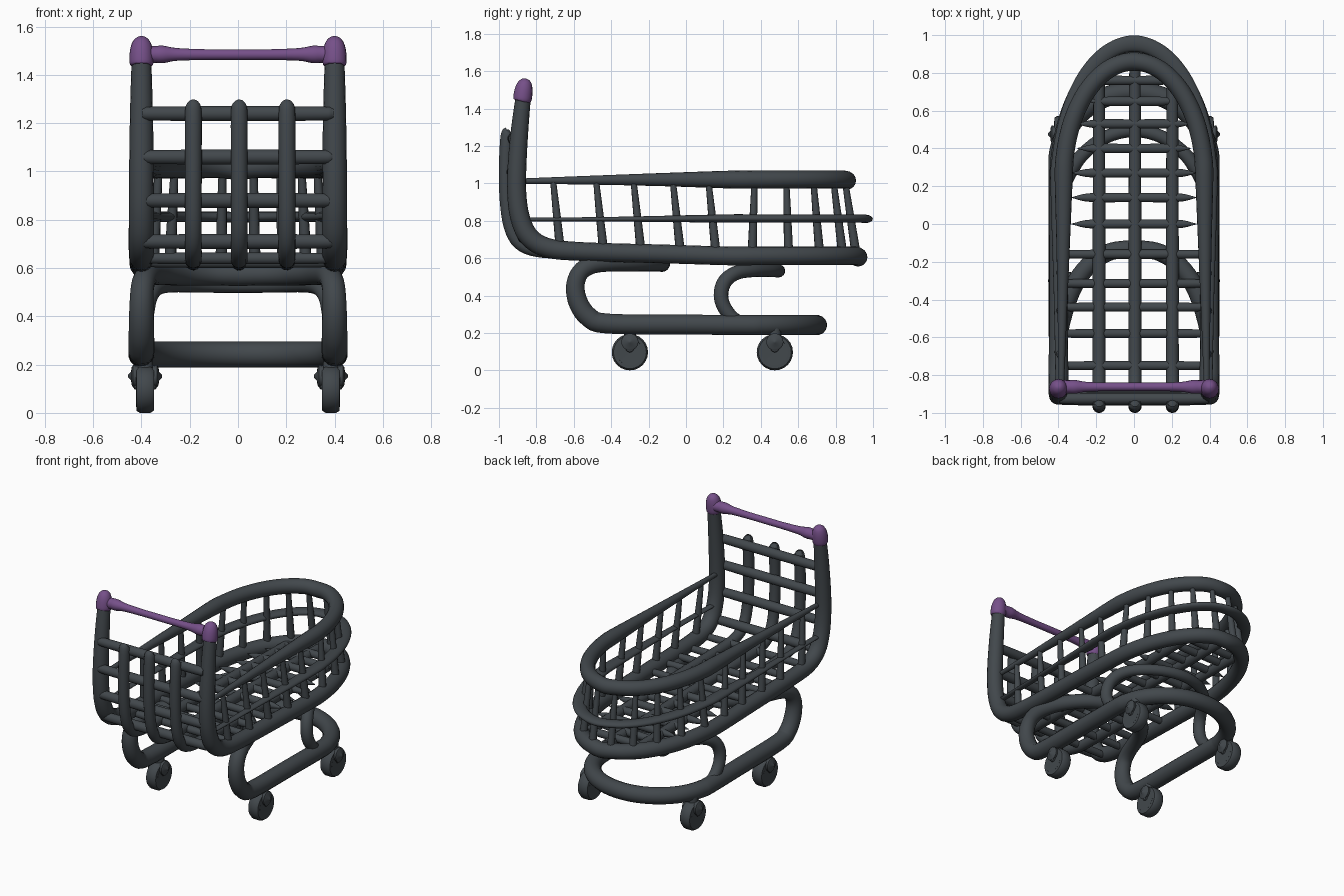
import bpy, bmesh, math
from mathutils import Vector

if "Cube" in bpy.data.objects:
    bpy.data.objects.remove(bpy.data.objects["Cube"])


def material(name, col):
    m = bpy.data.materials.new(name)
    m.diffuse_color = (*col, 1)
    m.use_nodes = True
    m.node_tree.nodes["Principled BSDF"].inputs["Base Color"].default_value = m.diffuse_color
    return m


GREY = material("dark grey", (0.054, 0.064, 0.072))
PURPLE = material("purple", (0.18, 0.08, 0.25))


def spline(pts, n):
    """Catmull-Rom through (x, y, z, radius) points."""
    P = [Vector(p) for p in pts]
    P = [P[0] * 2 - P[1]] + P + [P[-1] * 2 - P[-2]]
    out = []
    for i in range(1, len(P) - 2):
        a, b, c, d = P[i - 1:i + 3]
        for k in range(n):
            t = k / n
            out.append(0.5 * (2 * b + (c - a) * t + (2 * a - 5 * b + 4 * c - d) * t * t
                              + (3 * b - a - 3 * c + d) * t ** 3))
    return out + [P[-2]]


def tube(name, pts, mat=GREY, sides=16, smooth=4, flat=1.0):
    """Sweep a round (or flattened in z) section with varying radius."""
    P = spline(pts, smooth) if smooth else [Vector(p) for p in pts]
    C = [p.to_3d() for p in P]
    R = [max(p[3], 0.001) for p in P]
    bm = bmesh.new()
    rings, normal, prev = [], None, None
    for i, c in enumerate(C):
        t = (C[min(i + 1, len(C) - 1)] - C[max(i - 1, 0)]).normalized()
        if normal is None:
            normal = t.orthogonal().normalized()
        else:
            normal = prev.rotation_difference(t) @ normal
        prev = t
        b = t.cross(normal)
        ring = []
        for k in range(sides):
            a = 2 * math.pi * k / sides
            o = (normal * math.cos(a) + b * math.sin(a)) * R[i]
            o.z *= flat
            ring.append(bm.verts.new(c + o))
        rings.append(ring)
    for r, s in zip(rings, rings[1:]):
        for k in range(sides):
            j = (k + 1) % sides
            bm.faces.new((r[k], r[j], s[j], s[k]))
    bm.faces.new(rings[0][::-1])
    bm.faces.new(rings[-1])
    bmesh.ops.recalc_face_normals(bm, faces=bm.faces)
    me = bpy.data.meshes.new(name)
    bm.to_mesh(me)
    bm.free()
    me.materials.append(mat)
    ob = bpy.data.objects.new(name, me)
    bpy.context.collection.objects.link(ob)
    bpy.ops.object.select_all(action='DESELECT')
    ob.select_set(True)
    bpy.context.view_layer.objects.active = ob
    bpy.ops.object.shade_smooth_by_angle(angle=math.radians(50))
    return ob


def flip(half):
    return [(-p[0], *p[1:]) for p in reversed(half)]


def arc(a, y0, apex, z, r, n=8):
    """Quarter ellipse in plan, from the side to just before the centre line."""
    return [(a * math.cos(t), y0 + (apex - y0) * math.sin(t), z, r)
            for t in (math.pi / 2 * i / n for i in range(n))]


# Main frame: uprights, bottom rail and rounded front
half = [(.4, -.868, 1.48, .04), (.4, -.888, 1.3, .046), (.4, -.903, 1.1, .05), (.4, -.905, .95, .051),
        (.4, -.888, .82, .052), (.4, -.84, .715, .053), (.4, -.74, .655, .052), (.4, -.55, .635, .05),
        (.4, -.1, .622, .05)] + arc(.398, .22, .92, .612, .05)
tube("main_frame", half + [(0, .92, .605, .05)] + flip(half))

# Top rim, thin at the back and thick at the front
half = [(.385, -.88, 1.012, .014), (.38, -.5, 1.017, .024), (.375, -.1, 1.02, .036)] + \
    arc(.372, .25, .86, 1.02, .048)
tube("top_rim", half + [(0, .86, 1.015, .049)] + flip(half))

# Middle rim, a flattened rail
half = [(.395, -.88, .806, .02), (.4, -.4, .808, .024)] + arc(.4, .2, .955, .812, .042)
tube("middle_rim", half + [(0, .955, .81, .044)] + flip(half), flat=.52)

# Upright wires between rims
wires = [((.382, y - .04, 1.01), (.4, y, .63)) for y in (-.67, -.44, -.24, -.03, .16)]
for deg in (11, 28, 45, 62, 80):
    c, s = math.cos(math.radians(deg)), math.sin(math.radians(deg))
    wires.append(((.372 * c, .25 + .61 * s, 1.01), (.398 * c, .22 + .70 * s, .62)))
for side in (-1, 1):
    for top, bot in wires:
        m = [(p + q) / 2 for p, q in zip(top, bot)]
        tube("side_wire", [(side * top[0], *top[1:], .016), (side * m[0], *m[1:], .021),
                           (side * bot[0], *bot[1:], .025)], sides=10)

# Long bars: up the back panel and along the floor
for x in (-.185, .005, .203):
    end = .86 if abs(x) < .1 else .8
    tube("long_bar", [(x, -.945, 1.285, .002), (x, -.95, 1.277, .022), (x, -.957, 1.255, .034),
                      (x, -.965, 1.1, .035), (x, -.962, .92, .035), (x, -.94, .77, .035),
                      (x, -.89, .68, .035), (x, -.79, .64, .035), (x, -.6, .63, .034),
                      (x, 0, .622, .034), (x, end, .615, .03)])

# Back panel cross bars
for z, y in ((1.24, -.925), (1.06, -.93), (.88, -.92), (.71, -.87)):
    tube("back_cross_bar", [(-.395, y, z, .024), (-.34, y, z, .03), (0, y, z, .032),
                            (.34, y, z, .03), (.395, y, z, .024)], sides=12)

# Floor cross bars with pointed ends
for y in (-.75, -.58, -.44, -.315, -.16, 0, .14, .27, .4, .53, .65, .76):
    w = .39 if y < -.1 else .33 if y < .3 else .30 if y < .6 else .25
    e = .02 if y < -.1 else .002
    z = .64 if y < -.7 else .625
    tube("floor_cross_bar", [(-w, y, z, e), (-w + .1, y, z, .024), (0, y, z, .025),
                             (w - .1, y, z, .024), (w, y, z, e)], sides=12)

# Base: one looped tube with rear arch, bent legs and front arch
half = [(.12, -.145, .574, .046), (.22, -.2, .575, .047), (.3, -.295, .577, .048), (.35, -.4, .577, .048),
        (.38, -.5, .565, .048), (.395, -.565, .525, .048), (.4, -.592, .45, .05), (.4, -.575, .36, .053),
        (.4, -.52, .285, .054), (.4, -.42, .25, .054), (.4, 0, .245, .054)] + arc(.4, .32, .7, .242, .054)
tube("base_frame", [(0, -.13, .572, .046)] + half + [(0, .7, .242, .054)] + flip(half)
     + [(0, -.13, .572, .046)])

# Front support hook
half = [(.385, .31, .25, .03), (.39, .245, .285, .036), (.39, .198, .35, .038), (.385, .188, .42, .039),
        (.37, .215, .485, .039), (.335, .28, .525, .038), (.27, .37, .535, .036), (.15, .46, .533, .035)]
tube("front_support", half + [(0, .495, .532, .035)] + flip(half))

# Casters
for sx in (-.385, .385):
    for y in (-.3, .475):
        tube("wheel", [(sx + d, y, .097, r) for d, r in
                       ((-.022, .045), (-.03, .062), (-.038, .07), (-.036, .088), (-.022, .097),
                        (.022, .097), (.036, .088), (.038, .07), (.03, .062), (.022, .045))],
             sides=24, smooth=0)
        tube("caster_stem", [(sx, y, .15, .035), (sx, y, .235, .032)], sides=12, smooth=0)
        for s in (-1, 1):
            tube("caster_fork", [(sx + s * d, y, .152, r) for d, r in
                                 ((.03, .044), (.05, .046), (.056, .036), (.058, .018), (.07, .006))],
                 smooth=0)
            tube("axle_cap", [(sx + s * d, y, .12, r) for d, r in
                              ((.02, .03), (.045, .022), (.052, .004))], sides=10, smooth=0)

# Purple handle and end caps
half = [(-.385, -.862, 1.485, .036), (-.345, -.862, 1.485, .035), (-.31, -.862, 1.485, .036),
        (-.25, -.862, 1.485, .026), (-.12, -.862, 1.484, .022)]
tube("handle_bar", half + [(0, -.862, 1.484, .022)] + flip(half), PURPLE)
for x in (-.4, .4):
    tube("handle_cap", [(x, -.878, 1.435, .03), (x, -.876, 1.442, .047), (x, -.872, 1.47, .05),
                        (x, -.866, 1.51, .046), (x, -.86, 1.54, .035), (x, -.857, 1.556, .018),
                        (x, -.856, 1.56, .002)], PURPLE, smooth=3)
